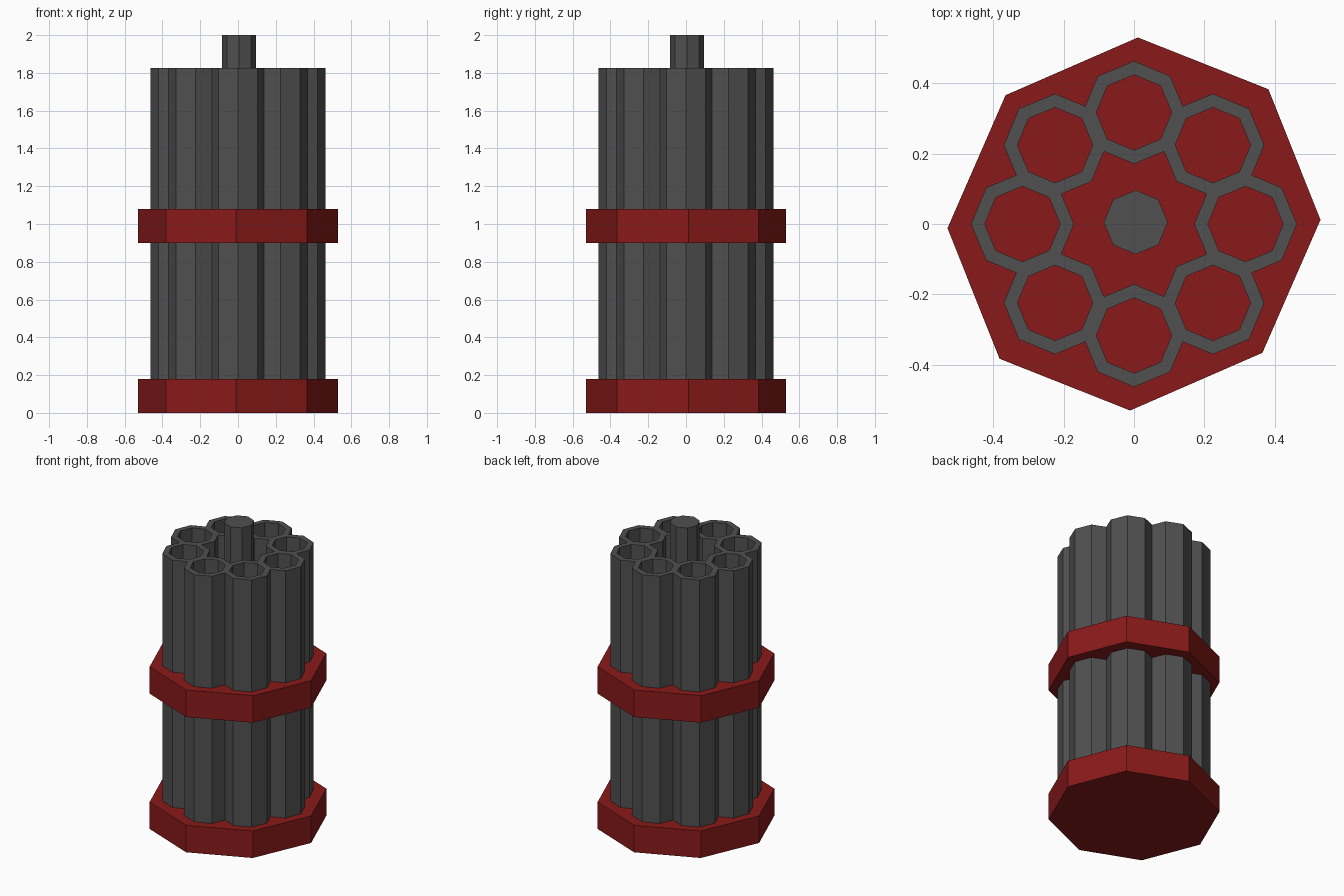
import bpy, bmesh
from math import cos, sin, pi

if "Cube" in bpy.data.objects:
    bpy.data.objects.remove(bpy.data.objects["Cube"])


def material(name, color):
    m = bpy.data.materials.new(name)
    m.diffuse_color = color
    m.use_nodes = True
    m.node_tree.nodes["Principled BSDF"].inputs["Base Color"].default_value = m.diffuse_color
    return m


RED = material("dark_red", (0.25, 0.01, 0.01, 1))
GREY = material("dark_grey", (0.08, 0.08, 0.08, 1))


def octagon(r, cx=0, cy=0):
    return [(cx + r * cos(i * pi / 4), cy + r * sin(i * pi / 4)) for i in range(8)]


def make_object(name, bm, mat):
    bmesh.ops.recalc_face_normals(bm, faces=bm.faces)
    mesh = bpy.data.meshes.new(name)
    bm.to_mesh(mesh)
    bm.free()
    mesh.materials.append(mat)
    obj = bpy.data.objects.new(name, mesh)
    bpy.context.collection.objects.link(obj)
    return obj


def prism(name, outline, z0, z1, mat):
    bm = bmesh.new()
    low, high = [[bm.verts.new((x, y, z)) for x, y in outline] for z in (z0, z1)]
    bm.faces.new(low)
    bm.faces.new(high)
    for i in range(len(outline)):
        j = (i + 1) % len(outline)
        bm.faces.new((low[i], low[j], high[j], high[i]))
    return make_object(name, bm, mat)


def tube(name, cx, cy, r_out, r_in, z0, z1, mat):
    bm = bmesh.new()
    # Closed wall section: outer bottom, outer top, inner top, inner bottom
    loops = [[bm.verts.new((x, y, z)) for x, y in octagon(r, cx, cy)]
             for r, z in ((r_out, z0), (r_out, z1), (r_in, z1), (r_in, z0))]
    for k in range(4):
        a, b = loops[k], loops[(k + 1) % 4]
        for i in range(8):
            j = (i + 1) % 8
            bm.faces.new((a[i], a[j], b[j], b[i]))
    return make_object(name, bm, mat)


# Slightly uneven octagonal plates: half outline, repeated by a half turn
half = [(0.53, 0.012), (0.382, 0.383), (0.011, 0.53), (-0.365, 0.366)]
plate = half + [(-x, -y) for x, y in half]
prism("base_plate", plate, 0, 0.18, RED)
prism("middle_plate", plate, 0.9, 1.08, RED)

# Ring of eight open barrels
for i in range(8):
    a = i * pi / 4
    tube(f"barrel_{i + 1}", 0.317 * cos(a), 0.317 * sin(a),
         0.146, 0.107, 0.17, 1.825, GREY)

# Central spindle
prism("spindle", octagon(0.091, 0.005, 0.005), 0.17, 2.0, GREY)
